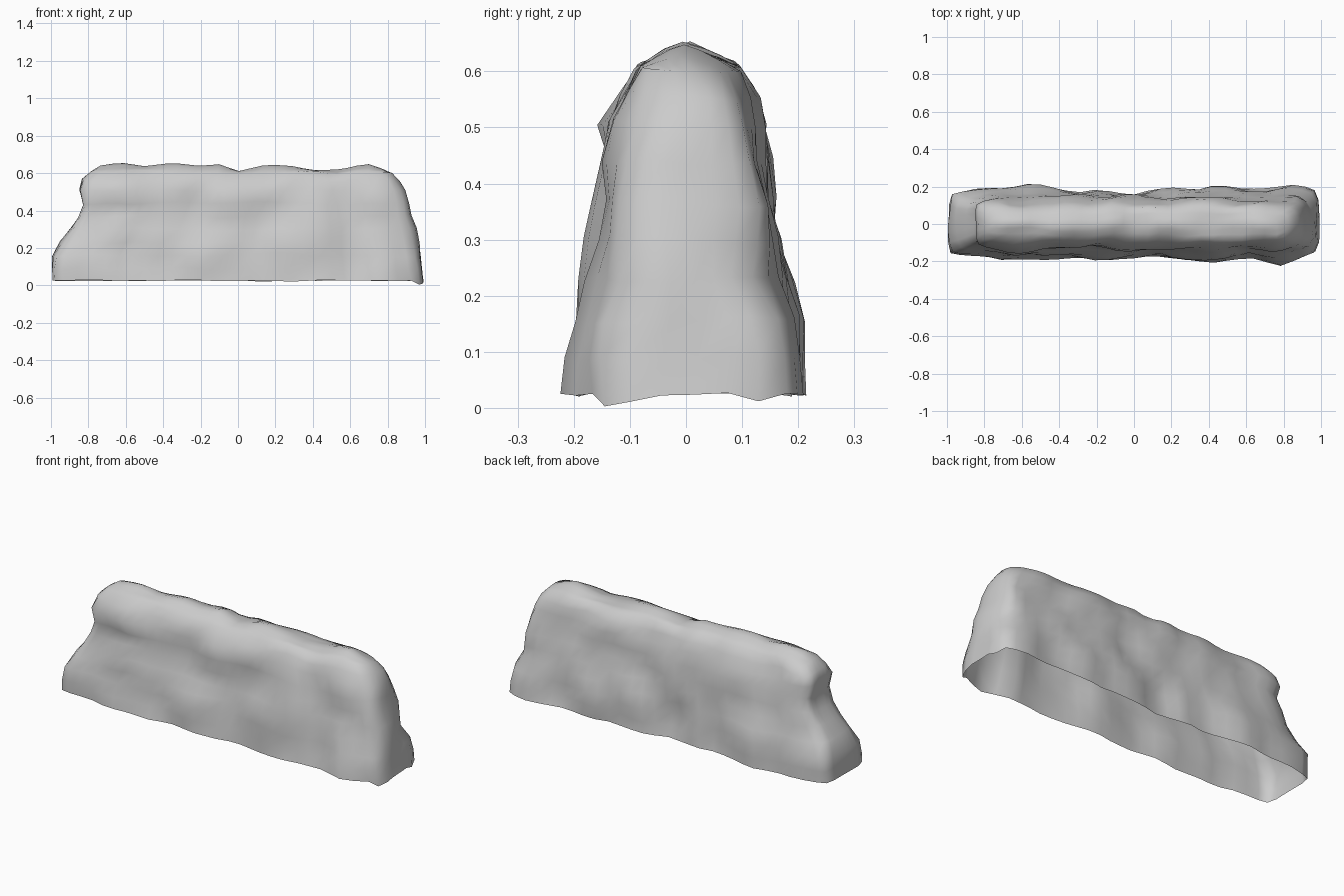
import bpy, bmesh
from mathutils import noise, Vector
from math import exp

if "Cube" in bpy.data.objects:
    bpy.data.objects.remove(bpy.data.objects["Cube"])


def interp(table, t):
    """Linear lookup in a list of (key, value) pairs."""
    for (a, va), (b, vb) in zip(table, table[1:]):
        if t <= b:
            k = max(0, (t - a) / (b - a))
            return va + (vb - va) * k
    return table[-1][1]


def bump(x, z, cx, cz, rx, rz):
    return exp(-((x - cx) / rx) ** 2 - ((z - cz) / rz) ** 2)


# Ground outline depth along the front and back, and the crest height
front = [(-1, .165), (-.8, .175), (-.7, .198), (-.6, .185), (-.45, .19), (-.3, .178), (-.13, .198),
         (.1, .168), (.25, .182), (.41, .213), (.52, .185), (.65, .187), (.79, .22), (.92, .175),
         (1, .155)]
back = [(-1, .165), (-.85, .19), (-.7, .195), (-.57, .218), (-.47, .208), (-.3, .165), (-.2, .186),
        (-.1, .165), (0, .16), (.1, .187), (.25, .198), (.35, .178), (.45, .198), (.6, .188),
        (.88, .215), (1, .19)]
crest = [(-.76, .642), (-.62, .655), (-.5, .637), (-.35, .655), (-.2, .638), (-.1, .648), (0, .61),
         (.15, .645), (.28, .64), (.4, .615), (.55, .62), (.68, .65), (.76, .64)]

# Levels: height, left end, right end, front factor, back factor
levels = [(.025, -.995, .995, 1, 1), (.09, -.995, .985, .96, .98), (.16, -.985, .975, .93, .95),
          (.23, -.945, .96, .885, .9), (.30, -.9, .945, .83, .85), (.37, -.865, .925, .78, .81),
          (.44, -.84, .91, .73, .76), (.51, -.86, .885, .68, .69), (.56, -.84, .855, .59, .6),
          (.605, -.785, .815, .48, .48)]
N, M = 28, 6   # columns along the wall, columns across the ends


def wall_point(i, j, level):
    z, xl, xr, ff, fb = level
    u, v = i / N, j / M
    x = xl + (xr - xl) * u
    bx = -1 + 2 * u
    taper = 1 - .22 * abs(bx) ** 10 * (1 if z > .17 else .3)
    # outline wobble fades out with height
    keep = max(0, 1 - z / .5)
    yf = -(.185 + (interp(front, bx) - .185) * keep) * ff * taper
    yb = (.188 + (interp(back, bx) - .188) * keep) * fb * taper
    # weathered hollow and overhang near the front left, broad hollows elsewhere
    yf += .035 * bump(x, z, -.63, .40, .2, .06) - .025 * bump(x, z, -.68, .5, .2, .05)
    yf += .015 * bump(x, z, .15, .38, .15, .12) + .012 * bump(x, z, -.3, .3, .15, .12)
    yb -= .02 * bump(x, z, .6, .42, .15, .07) + .015 * bump(x, z, .2, .38, .15, .06)
    yb -= .015 * bump(x, z, -.05, .2, .15, .1)
    y = yf + (yb - yf) * v
    # rounded corners on the ends
    if i in (0, N):
        x += (.02 if i == 0 else -.025) * abs(2 * v - 1) ** 4
    p = Vector((x, y, z))
    n = noise.noise_vector(p * 6 + Vector((3, 1, 7)))
    amp = .4 if z < .05 else 1
    return p + Vector((n.x * .025, n.y * .03, n.z * .02)) * amp


bm = bmesh.new()
ring = ([(i, 0) for i in range(N)] + [(N, j) for j in range(M)] +
        [(i, M) for i in range(N, 0, -1)] + [(0, j) for j in range(M, 0, -1)])

# Side walls, open underneath
rows = [{k: bm.verts.new(wall_point(*k, lv)) for k in ring} for lv in levels]
for a, b in zip(rows, rows[1:]):
    for p, q in zip(ring, ring[1:] + ring[:1]):
        bm.faces.new((a[p], a[q], b[q], b[p]))

# Rounded crest
top = dict(rows[-1])
for i in range(1, N):
    for j in range(1, M):
        co = wall_point(i, j, levels[-1])
        edge_z = co.z
        ease = min(1, i / 1.1, (N - i) / 1.5)
        k = (1 - abs(2 * j / M - 1) ** 1.4) * ease
        co.z = edge_z + (interp(crest, co.x) - edge_z) * k
        top[(i, j)] = bm.verts.new(co)
for i in range(N):
    for j in range(M):
        bm.faces.new((top[(i, j)], top[(i + 1, j)], top[(i + 1, j + 1)], top[(i, j + 1)]))

# Low toe at the front right corner touches the ground
for k in ((N, 0), (N, 1), (N, M - 1)):
    rows[0][k].co.z = .003 if k == (N, 0) else .012

for f in bm.faces:
    f.smooth = True
mesh = bpy.data.meshes.new("rock_wall")
bm.to_mesh(mesh)
bm.free()
bpy.context.collection.objects.link(bpy.data.objects.new("rock_wall", mesh))
